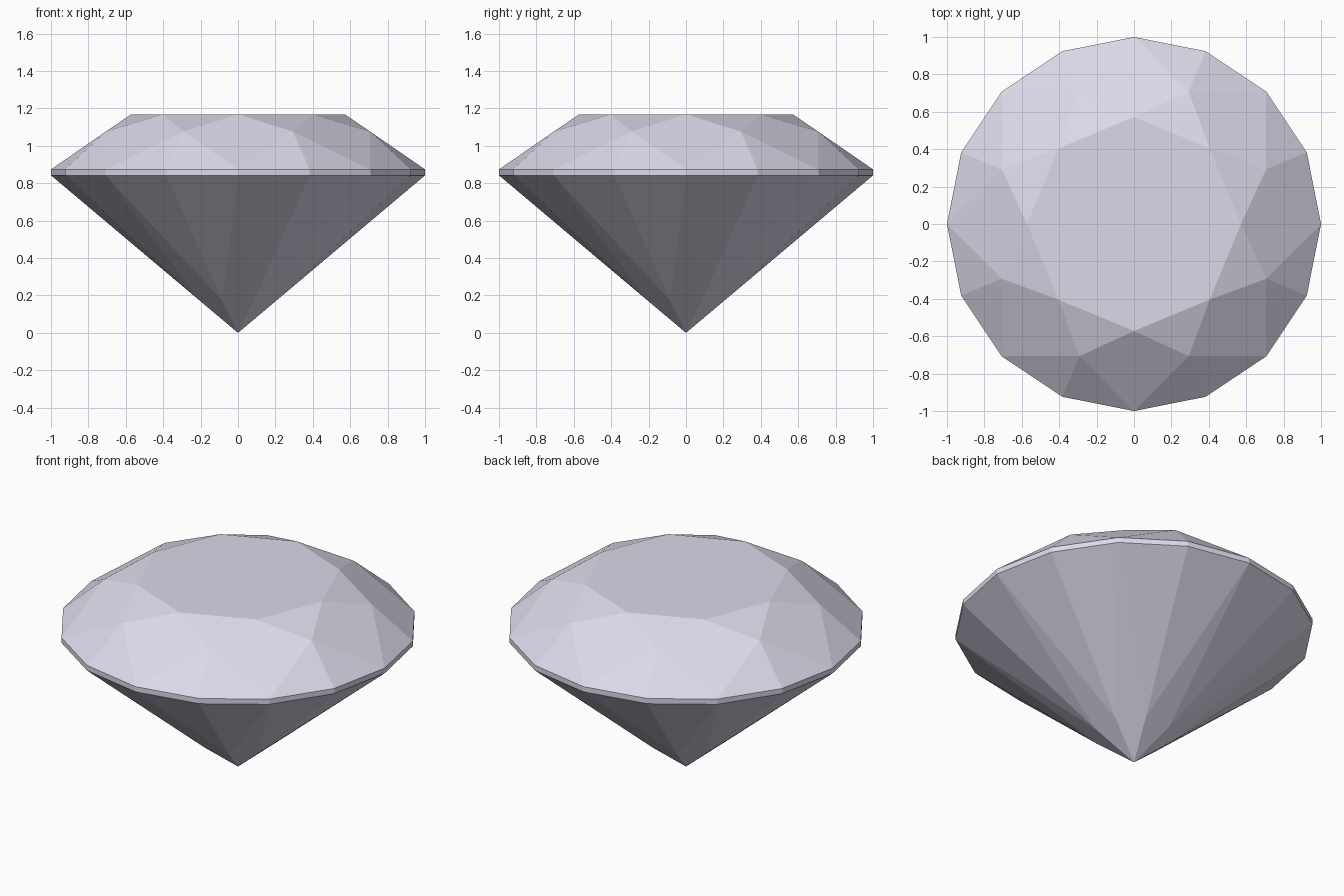
import bpy, bmesh
from math import cos, sin, pi

if "Cube" in bpy.data.objects:
    bpy.data.objects.remove(bpy.data.objects["Cube"])

bm = bmesh.new()


def ring(n, radius, z, offset=0.0):
    """Ring of n vertices starting at the given angle."""
    return [bm.verts.new((radius * cos(offset + 2 * pi * i / n),
                          radius * sin(offset + 2 * pi * i / n), z))
            for i in range(n)]


# Rings from top to tip
table = ring(8, 0.572, 1.168)
crown = ring(8, 0.765, 1.076, pi / 8)
girdle_top = ring(16, 1.0, 0.874)
girdle_low = ring(16, 1.0, 0.842)
pavilion = ring(8, 0.22, 0.842 * 0.22 * cos(pi / 8), pi / 8)
tip = bm.verts.new((0, 0, 0))

bm.faces.new(table)
for i in range(8):
    j = (i + 1) % 8
    a, b, c = 2 * i, 2 * i + 1, (2 * i + 2) % 16
    # Crown: star, kite and upper girdle facets
    bm.faces.new((table[i], crown[i], table[j]))
    bm.faces.new((table[i], crown[i - 1], girdle_top[a], crown[i]))
    bm.faces.new((crown[i], girdle_top[a], girdle_top[b]))
    bm.faces.new((crown[i], girdle_top[b], girdle_top[c]))
    # Girdle band
    for p, q in ((a, b), (b, c)):
        bm.faces.new((girdle_top[p], girdle_low[p], girdle_low[q], girdle_top[q]))
    # Pavilion: lower girdle facets and long kites
    bm.faces.new((girdle_low[a], pavilion[i], girdle_low[b]))
    bm.faces.new((girdle_low[b], pavilion[i], girdle_low[c]))
    bm.faces.new((girdle_low[a], pavilion[i - 1], tip, pavilion[i]))

bmesh.ops.recalc_face_normals(bm, faces=bm.faces[:])
mesh = bpy.data.meshes.new("cut_gem")
bm.to_mesh(mesh)
bm.free()
gem = bpy.data.objects.new("cut_gem", mesh)
bpy.context.collection.objects.link(gem)

# Pale lilac colour
mat = bpy.data.materials.new("pale_lilac")
mat.diffuse_color = (0.72, 0.69, 0.82, 1)
mat.use_nodes = True
mat.node_tree.nodes["Principled BSDF"].inputs["Base Color"].default_value = mat.diffuse_color
mesh.materials.append(mat)
